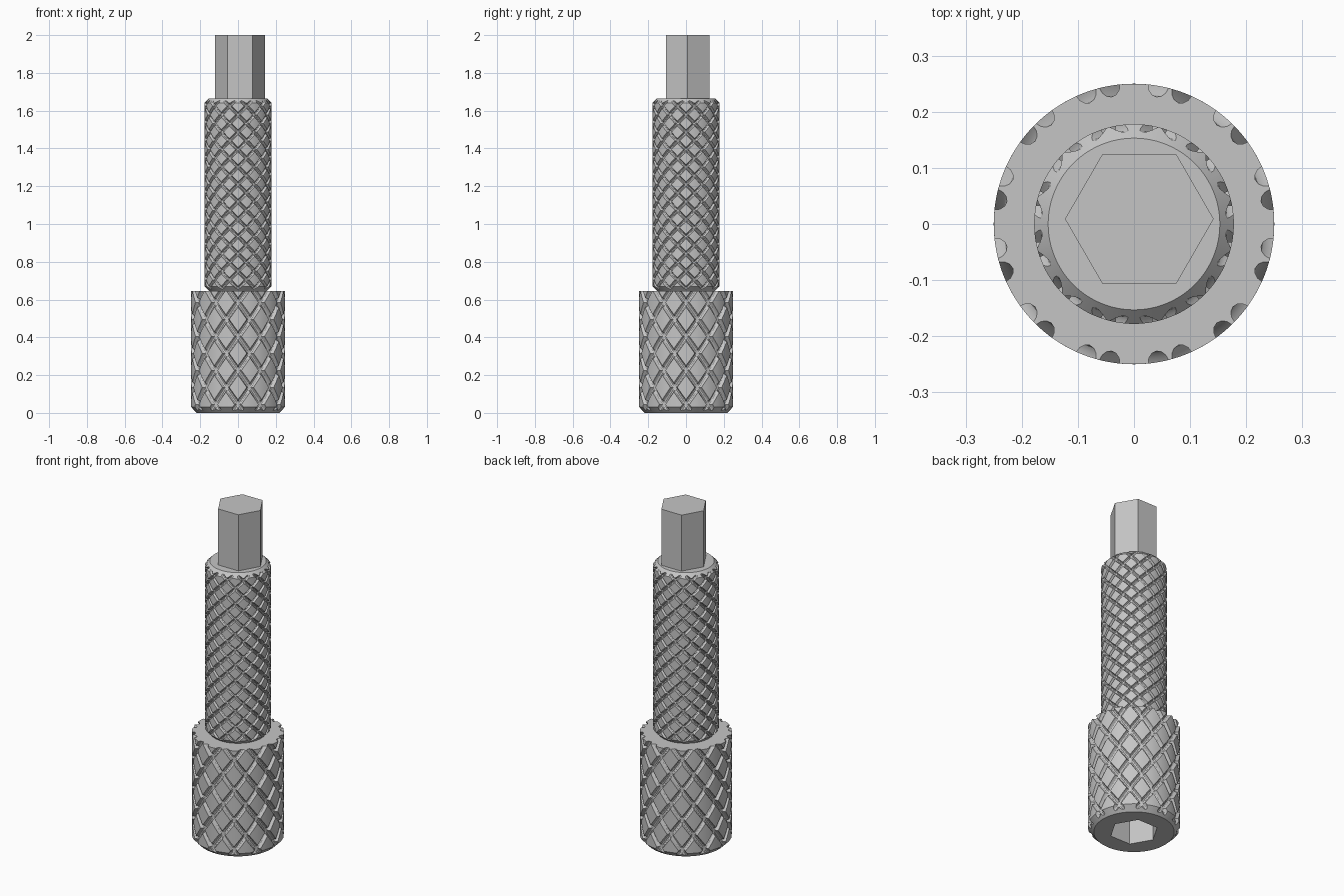
import bpy, bmesh
from math import sin, cos, pi, sqrt, radians

if "Cube" in bpy.data.objects:
    bpy.data.objects.remove(bpy.data.objects["Cube"], do_unlink=True)

GREY = (0.56, 0.56, 0.56, 1)
steel = bpy.data.materials.new("steel_grey")
steel.use_nodes = True
steel.diffuse_color = GREY
steel.node_tree.nodes["Principled BSDF"].inputs["Base Color"].default_value = GREY

STARTS = 12          # helical grooves in each direction
GROOVE = 0.14        # half groove width as a share of the groove spacing


def finish(name, bm):
    bmesh.ops.recalc_face_normals(bm, faces=bm.faces)
    mesh = bpy.data.meshes.new(name)
    bm.to_mesh(mesh)
    bm.free()
    mesh.materials.append(steel)
    obj = bpy.data.objects.new(name, mesh)
    bpy.context.collection.objects.link(obj)
    return obj


def lathe(name, profile, sides, centre=(0, 0)):
    """Closed solid from (radius, z) points."""
    bm = bmesh.new()
    rings = [[bm.verts.new((centre[0] + r * cos(2 * pi * k / sides),
                            centre[1] + r * sin(2 * pi * k / sides), z))
              for k in range(sides)] for r, z in profile]
    for low, high in zip(rings, rings[1:]):
        for k in range(sides):
            m = (k + 1) % sides
            bm.faces.new((low[k], low[m], high[m], high[k]))
    bm.faces.new(rings[0])
    bm.faces.new(rings[-1])
    return finish(name, bm)


def knurled_rod(name, radius, z0, z1, height, depth, cross_z):
    """Rod whose mesh lines follow two opposed sets of helical grooves."""
    half = [0, 0.5 * GROOVE, 0.87 * GROOVE, GROOVE]
    land = [GROOVE + (1 - 2 * GROOVE) * k / 5 for k in range(1, 5)]
    steps = half + land + [1 - t for t in half[:0:-1]]
    n = len(steps)
    turn = STARTS * n

    def place(i):
        return i // n + steps[i % n]

    def cut(t):
        t = abs(t - round(t)) / GROOVE
        return depth * sqrt(max(0, 1 - t * t))

    bm = bmesh.new()
    verts = {}

    def vert(i, j):
        if i >= turn:
            i, j = i - turn, j - turn
        if (i, j) not in verts:
            u, v = place(i), place(j)
            angle = (u + v) * pi / STARTS
            r = radius - max(cut(u), cut(v))
            verts[i, j] = bm.verts.new((r * cos(angle), r * sin(angle),
                                        cross_z + height * (v - u) / 2))
        return verts[i, j]

    low = int(2 * (z0 - cross_z) / height) - 3
    high = int(2 * (z1 - cross_z) / height) + 3
    for i in range(turn):
        for j in range(i + low * n, i + high * n):
            bm.faces.new((vert(i, j), vert(i + 1, j),
                          vert(i + 1, j + 1), vert(i, j + 1)))
    bmesh.ops.triangulate(bm, faces=bm.faces)

    # Trim the ends square and cap them
    for z, way in ((z0 - 0.01, -1), (z1 + 0.01, 1)):
        bmesh.ops.bisect_plane(bm, geom=bm.verts[:] + bm.edges[:] + bm.faces[:],
                               dist=1e-6, plane_co=(0, 0, z),
                               plane_no=(0, 0, way), clear_outer=True)
    rim = [e for e in bm.edges if e.is_boundary]
    bmesh.ops.holes_fill(bm, edges=rim, sides=0)
    return finish(name, bm)


def apply_cut(obj, cutter, operation):
    cutter.hide_render = True
    mod = obj.modifiers.new("cut", "BOOLEAN")
    mod.operation = operation
    mod.solver = "EXACT"
    mod.object = cutter
    graph = bpy.context.evaluated_depsgraph_get()
    mesh = bpy.data.meshes.new_from_object(obj.evaluated_get(graph))
    obj.modifiers.clear()
    obj.data = mesh
    bpy.data.objects.remove(cutter, do_unlink=True)


BASE_TOP, GRIP_TOP = 0.645, 1.665

# Wide knurled base with a chamfered foot and a hexagonal socket
base = knurled_rod("knurled_base", 0.25, 0, BASE_TOP, 0.18, 0.02, BASE_TOP - 0.06)
apply_cut(base, lathe("base_envelope", [(0.218, 0), (0.268, 0.05), (0.268, BASE_TOP)], 96),
          "INTERSECT")
apply_cut(base, lathe("socket_cutter", [(0.133, -0.1), (0.133, 0.34)], 6), "DIFFERENCE")

# Slim knurled grip, chamfered at both ends
grip = knurled_rod("knurled_grip", 0.178, BASE_TOP, GRIP_TOP, 0.092, 0.014, GRIP_TOP + 0.005)
apply_cut(grip, lathe("grip_envelope", [(0.153, BASE_TOP), (0.193, BASE_TOP + 0.04),
                                        (0.193, GRIP_TOP - 0.04), (0.153, GRIP_TOP)], 96),
          "INTERSECT")

# Hexagonal drive, set slightly off the axis
drive = lathe("hex_drive", [(0.1325, GRIP_TOP - 0.02), (0.1325, 2)], 6, (0.0095, 0.009))

# Smooth the curved faces, keep the groove edges crisp
bpy.ops.object.select_all(action="DESELECT")
for obj in (base, grip, drive):
    obj.select_set(True)
bpy.context.view_layer.objects.active = base
bpy.ops.object.shade_smooth_by_angle(angle=radians(30))
